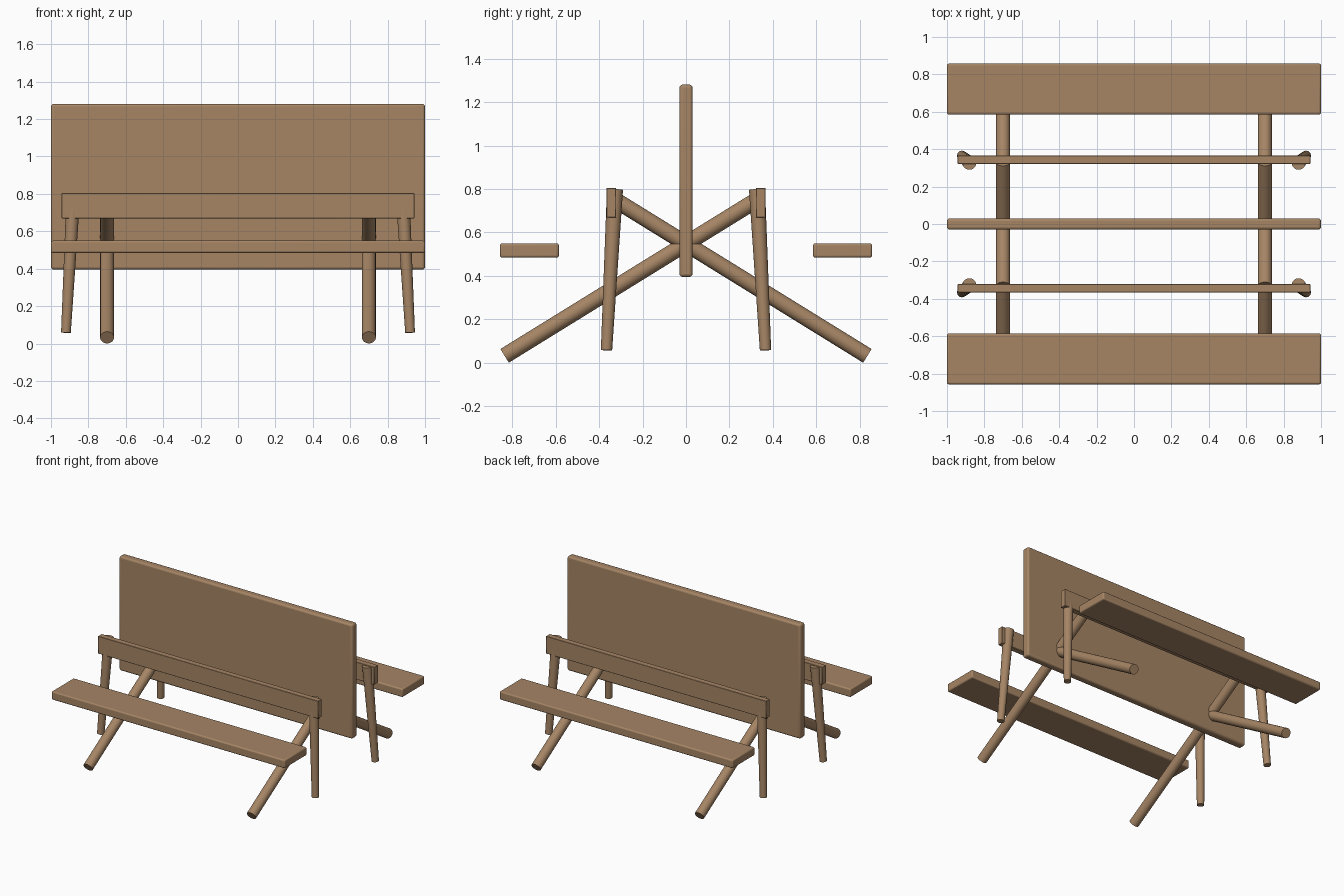
import bpy
from mathutils import Vector

if "Cube" in bpy.data.objects:
    bpy.data.objects.remove(bpy.data.objects["Cube"])

# Single wood colour
wood = bpy.data.materials.new("light_wood")
wood.use_nodes = True
colour = (0.38, 0.235, 0.13, 1)
wood.diffuse_color = colour
shader = wood.node_tree.nodes["Principled BSDF"]
shader.inputs["Base Color"].default_value = colour
shader.inputs["Roughness"].default_value = 0.8


def finish(obj, name, bevel, segments):
    obj.name = name
    obj.data.materials.append(wood)
    if bevel:
        mod = obj.modifiers.new("rounded_edges", "BEVEL")
        mod.width = bevel
        mod.segments = segments
        mod.limit_method = "ANGLE"
    bpy.ops.object.shade_smooth_by_angle()
    return obj


def plank(name, size, centre, bevel, segments=3):
    bpy.ops.mesh.primitive_cube_add(size=1, location=centre)
    obj = bpy.context.object
    obj.scale = size
    bpy.ops.object.transform_apply(location=False, rotation=False, scale=True)
    return finish(obj, name, bevel, segments)


def pole(name, bottom, top, r_bottom, r_top):
    bottom, top = Vector(bottom), Vector(top)
    axis = top - bottom
    bpy.ops.mesh.primitive_cone_add(vertices=32, radius1=r_bottom, radius2=r_top,
                                    depth=axis.length, location=(bottom + top) / 2)
    obj = bpy.context.object
    obj.rotation_euler = axis.to_track_quat("Z", "Y").to_euler()
    return finish(obj, name, 0, 1)


# Upright board in the middle
plank("upright_board", (2, 0.06, 0.885), (0, 0, 0.838), 0.014)

for y_side, y_name in ((-1, "front"), (1, "back")):
    # Bench seat and narrow rail
    plank(y_name + "_seat", (2, 0.272, 0.065), (0, y_side * 0.721, 0.517), 0.01)
    plank(y_name + "_rail", (1.886, 0.045, 0.135), (0, y_side * 0.344, 0.737), 0.002, 1)

    for x_side, x_name in ((-1, "right"), (1, "left")):
        # Tapered leg splaying outwards under the rail
        pole(f"{y_name}_{x_name}_leg",
             (x_side * 0.92, y_side * 0.366, 0.058),
             (x_side * 0.88, y_side * 0.327, 0.798), 0.026, 0.037)
        # Long sloping beam, crossing its partner inside the board
        pole(f"{y_name}_{x_name}_cross_beam",
             (x_side * 0.7, y_side * 0.835, 0.032),
             (x_side * 0.7, -y_side * 0.33, 0.752), 0.037, 0.037)
